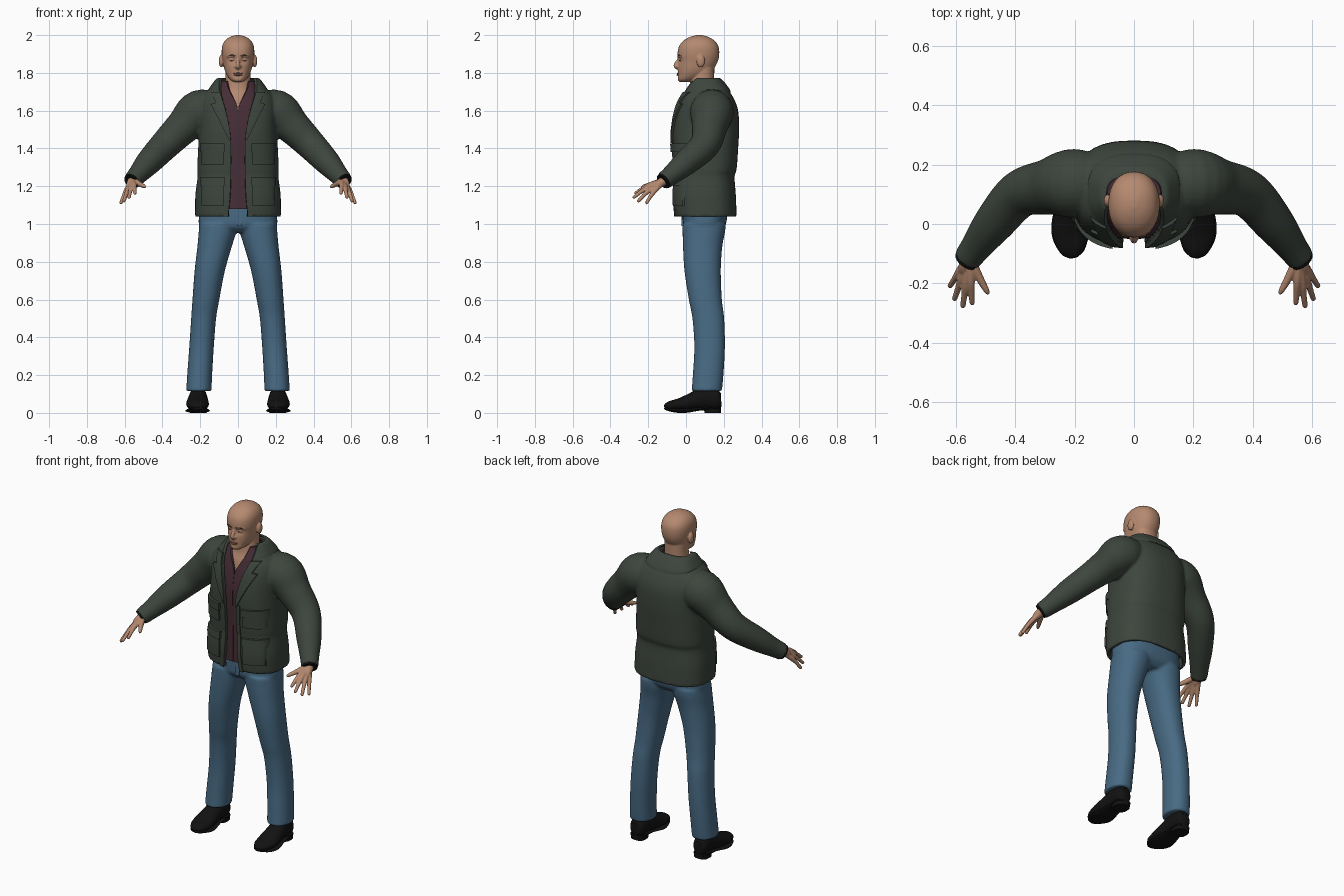
import bpy, bmesh, math
from mathutils import Vector

if "Cube" in bpy.data.objects:
    bpy.data.objects.remove(bpy.data.objects["Cube"])


def material(name, *rgb):
    m = bpy.data.materials.new(name)
    m.use_nodes = True
    m.diffuse_color = (*rgb, 1)
    bsdf = m.node_tree.nodes["Principled BSDF"]
    bsdf.inputs["Base Color"].default_value = (*rgb, 1)
    bsdf.inputs["Roughness"].default_value = 0.8
    return m


SKIN = material("skin", .46, .25, .16)
LIP = material("lip", .33, .14, .10)
BROW = material("brow", .16, .085, .055)
JACKET = material("jacket green", .047, .060, .047)
SHIRT = material("shirt maroon", .062, .027, .038)
DENIM = material("denim blue", .065, .145, .23)
BLACK = material("black leather", .006, .006, .006)


def part(name, mat, shells, voxel=None, smooth=3):
    """Skin each list of rings into a closed shell; optionally fuse the shells."""
    bm = bmesh.new()
    for rings in shells:
        loops = [[bm.verts.new(p) for p in ring] for ring in rings]
        n = len(loops[0])
        for a, b in zip(loops, loops[1:]):
            for i in range(n):
                j = (i + 1) % n
                bm.faces.new((a[i], a[j], b[j], b[i]))
        bm.faces.new(loops[0])
        bm.faces.new(loops[-1])
    bmesh.ops.recalc_face_normals(bm, faces=bm.faces)
    mesh = bpy.data.meshes.new(name)
    bm.to_mesh(mesh)
    bm.free()
    mesh.materials.append(mat)
    mesh.shade_smooth()
    mesh.set_sharp_from_angle(angle=math.radians(45))
    ob = bpy.data.objects.new(name, mesh)
    bpy.context.collection.objects.link(ob)
    if voxel:
        r = ob.modifiers.new("fuse", 'REMESH')
        r.mode, r.voxel_size, r.use_smooth_shade = 'VOXEL', voxel, True
        s = ob.modifiers.new("soften", 'SMOOTH')
        s.factor, s.iterations = .5, smooth
    return ob


def spline(rows, k=5):
    """Catmull-Rom through rows of any width."""
    out = []
    for i in range(len(rows) - 1):
        p0, p1 = rows[max(i - 1, 0)], rows[i]
        p2, p3 = rows[i + 1], rows[min(i + 2, len(rows) - 1)]
        for t in (j / k for j in range(k)):
            out.append([b + .5 * t * (c - a + t * (2*a - 5*b + 4*c - d + t * (3*(b - c) + d - a)))
                        for a, b, c, d in zip(p0, p1, p2, p3)])
    return out + [list(rows[-1])]


def spow(v, e):
    return math.copysign(abs(v) ** e, v)


def loft(rows, n=2.2, sides=40):
    """Upright body; rows are z, centre x, half width, front y, back y."""
    rings = []
    for z, cx, rx, yf, yb in spline(rows):
        angles = [math.tau * i / sides for i in range(sides)]
        rings.append([Vector((cx + rx * spow(math.sin(a), 2/n),
                              (yf + yb)/2 - (yb - yf)/2 * spow(math.cos(a), 2/n), z)) for a in angles])
    return rings


def open_loft(rows, thick, n=2.6, sides=48):
    """Upright garment open at the front; rows are z, half width, front y, back y, half gap."""
    rings = []
    for z, rx, yf, yb, gap in spline(rows):
        a0 = math.asin(min(1, max(gap, .0005) / rx) ** (n/2))
        angles = [a0 + (math.tau - 2*a0) * i / sides for i in range(sides + 1)]
        arc = lambda d, seq: [Vector(((rx - d) * spow(math.sin(a), 2/n),
                              (yf + yb)/2 - ((yb - yf)/2 - d) * spow(math.cos(a), 2/n), z)) for a in seq]
        rings.append(arc(0, angles) + arc(thick, angles[::-1]))
    return rings


def tube(rows, sides=20, k=5):
    """Limb along a path; rows are x, y, z, half width and optional half height."""
    pts = spline([r if len(r) == 5 else (*r, r[3]) for r in rows], k)
    rings = []
    for i, p in enumerate(pts):
        t = Vector(pts[min(i + 1, len(pts) - 1)][:3]) - Vector(pts[max(i - 1, 0)][:3])
        t.normalize()
        u = t.cross(Vector((0, 0, 1)) if abs(t.z) < .95 else Vector((0, 1, 0))).normalized()
        w = u.cross(t)
        rings.append([Vector(p[:3]) + u * p[3] * math.cos(a) + w * p[4] * math.sin(a)
                      for a in (math.tau * j / sides for j in range(sides))])
    return rings


def ball(c, r, sides=20):
    lat = [math.pi * (i / 12 - .5) for i in range(13)]
    return [[Vector((c[0] + r[0] * max(math.cos(b), .02) * math.cos(a),
                     c[1] + r[1] * max(math.cos(b), .02) * math.sin(a), c[2] + r[2] * math.sin(b)))
             for a in (math.tau * j / sides for j in range(sides))] for b in lat]


def flip(rings, s=-1):
    return [[Vector((p.x * s, p.y, p.z)) for p in ring] for ring in rings]


def both(rings):
    return [rings, flip(rings)]


SIDES = (("left", 1), ("right", -1))

# Head, neck, nose and ears
skull = loft([(1.752, 0, .022, -.034, .015), (1.765, 0, .042, -.044, .06), (1.79, 0, .060, -.043, .11),
              (1.82, 0, .072, -.043, .145), (1.86, 0, .080, -.042, .168), (1.90, 0, .086, -.045, .176),
              (1.94, 0, .084, -.037, .172), (1.97, 0, .070, -.014, .152), (1.99, 0, .044, .02, .12),
              (2.0, 0, .012, .055, .085)], sides=72)
for p in (p for ring in skull for p in ring if p.y < .03):
    # eye sockets and hollow under the lower lip
    for x, z, depth, size in ((.033, 1.869, .012, .016), (0, 1.777, .004, .01)):
        p.y += depth * math.exp(-((abs(p.x) - x) ** 2 + (p.z - z) ** 2) / size ** 2)
neck = loft([(1.58, 0, .15, -.015, .2), (1.66, 0, .11, 0, .17), (1.71, 0, .075, .018, .155),
             (1.76, 0, .066, .025, .15), (1.83, 0, .066, .04, .15)])
nose = tube([(0, -.030, 1.882, .007), (0, -.046, 1.86, .009), (0, -.054, 1.84, .012),
             (0, -.048, 1.829, .011), (0, -.038, 1.824, .006)])
part("head", SKIN, [skull, neck, nose]
     + both(ball((.011, -.043, 1.833), (.009, .011, .008)))
     + both(ball((.033, -.021, 1.869), (.014, .013, .011)))
     + both(ball((.089, .078, 1.862), (.013, .022, .033)))
     + both(tube([(.012, -.038, 1.886, .006), (.034, -.034, 1.89, .007), (.058, -.018, 1.885, .005)])), .004, 4)
part("lips", LIP, [ball((0, -.041, 1.797), (.025, .008, .004)), ball((0, -.041, 1.789), (.021, .009, .005))])
part("eyebrows", BROW, both(tube([(.014, -.0425, 1.888, .003), (.034, -.039, 1.893, .004), (.055, -.024, 1.889, .002)])))
part("eye_slits", BROW, both(tube([(.021, -.033, 1.867, .001), (.033, -.034, 1.866, .002), (.045, -.028, 1.867, .001)])))

# Hands: each finger runs from the wrist and is fused into the palm
wrist = Vector((.555, -.11, 1.235))
fingers = [tube([(.54, -.06, 1.265, .026), (.553, -.1, 1.24, .026), (.57, -.145, 1.21, .022), (.58, -.165, 1.195, .012)])]
for tip in ((.622, -.212, 1.108), (.606, -.257, 1.118), (.577, -.282, 1.138), (.545, -.272, 1.16)):
    tip = Vector(tip)
    path = [wrist.lerp(tip, f) + Vector((0, 0, lift)) for f, lift in
            ((.1, 0), (.5, .010), (.75, .008), (.96, 0), (1, -.001))]
    fingers.append(tube([(*p, r) for p, r in zip(path, (.015, .014, .0105, .009, .004))], 14))
fingers.append(tube([(.55, -.12, 1.232, .016), (.522, -.178, 1.212, .014),
                     (.498, -.222, 1.2, .010), (.489, -.237, 1.195, .004)], 14))
for side, s in SIDES:
    part(side + "_hand", SKIN, [flip(f, s) for f in fingers], .004, 2)

# Shirt, open in a narrow V at the neck
part("shirt", SHIRT, [open_loft([(1.08, .2, -.045, .235, 0), (1.3, .19, -.046, .24, 0), (1.5, .18, -.05, .25, 0),
     (1.61, .17, -.036, .24, .002), (1.66, .14, -.022, .215, .022), (1.71, .112, -.006, .19, .048),
     (1.757, .09, .02, .165, .062)], .012)])

# Jacket body and sleeves fused together
BODY = [(1.04, .228, -.06, .268, .052), (1.15, .226, -.066, .264, .042), (1.25, .214, -.06, .257, .038),
        (1.29, .216, -.063, .268, .037), (1.4, .211, -.07, .276, .037), (1.5, .206, -.071, .281, .045),
        (1.6, .206, -.056, .276, .068), (1.67, .192, -.032, .25, .088), (1.72, .148, -.004, .215, .1),
        (1.755, .112, .03, .185, .1)]
sleeve = tube([(.08, .13, 1.60, .085), (.2, .137, 1.595, .116), (.29, .125, 1.515, .094), (.385, .10, 1.42, .080),
               (.47, .005, 1.33, .069), (.53, -.075, 1.262, .053), (.562, -.118, 1.228, .047)], 28)
part("jacket", JACKET, [open_loft(BODY, .02)] + both(sleeve), .008)
part("cuff_linings", BLACK, both(tube([(.553, -.106, 1.238, .042), (.566, -.123, 1.224, .042)])))

# Turned-down collar
part("jacket_collar", JACKET, [open_loft([(1.695, .158, -.026, .238, .098), (1.715, .155, -.012, .23, .1),
     (1.745, .134, .005, .208, .1), (1.765, .118, .02, .19, .098), (1.772, .108, .03, .178, .094)], .016)])

DENSE = spline(BODY, 12)


def front(x, z):
    """Front surface of the jacket."""
    z = min(max(z, DENSE[0][0]), DENSE[-1][0])
    a, b = next((a, b) for a, b in zip(DENSE, DENSE[1:]) if z <= b[0])
    f = (z - a[0]) / (b[0] - a[0])
    _, rx, yf, yb, _ = [p + f * (q - p) for p, q in zip(a, b)]
    u = min(abs(x) / rx, .995)
    return (yf + yb)/2 - (yb - yf)/2 * (1 - u ** 2.6) ** (1/2.6)


def panel(outline, thick, cols=10):
    """Raised cloth lying on the jacket front; outline rows are z, inner x, outer x."""
    rings = []
    for z, xa, xb in outline:
        xs = [xa + (xb - xa) * i / cols for i in range(cols + 1)]
        rings.append([Vector((x, front(x, z) - thick, z)) for x in xs]
                     + [Vector((x, front(x, z) + .006, z)) for x in xs[::-1]])
    return rings


def block(z0, z1, x0, x1, thick):
    return panel([(z0 + (z1 - z0) * i / 6, x0, x1) for i in range(7)], thick)


# Pockets with flaps, lapels and front bands
for side, s in SIDES:
    for level, z0, z1 in (("chest", 1.315, 1.425), ("hip", 1.095, 1.25)):
        part(f"{side}_{level}_pocket", JACKET, [flip(block(z0, z1 - .01, .078, .194, .010), s)])
        part(f"{side}_{level}_flap", JACKET, [flip(block(z1 - .045, z1, .072, .2, .017), s)])
    lapel = panel([(1.43, .037, .041), (1.5, .043, .075), (1.56, .055, .105), (1.61, .068, .132),
                   (1.635, .075, .145), (1.642, .078, .118), (1.665, .085, .128), (1.70, .095, .145)], .011)
    part(side + "_lapel", JACKET, [flip(lapel, s)])
    band = panel([(r[0], r[4], r[4] + .022) for r in DENSE if r[0] < 1.45], .004, 4)
    part(side + "_front_band", JACKET, [flip(band, s)])

# Jeans
leg = loft([(.115, .207, .067, .03, .19), (.2, .203, .066, .036, .198), (.35, .193, .065, .044, .206),
            (.5, .182, .066, .034, .202), (.6, .170, .071, .015, .19), (.75, .150, .080, -.008, .184),
            (.88, .124, .091, -.016, .192), (.96, .108, .100, -.018, .207), (1.0, .104, .1, -.018, .21)])
hips = loft([(.955, 0, .19, .02, .175), (.985, 0, .205, -.012, .205), (1.03, 0, .208, -.018, .217),
             (1.12, 0, .198, -.018, .22)], 2.5)
part("jeans", DENIM, both(leg) + [hips], .008, 4)
part("jeans_fly", DENIM, [[[Vector((x, y, z)) for x, y in ((-.003, -.024), (.022, -.024), (.022, -.01), (-.003, -.01))]
                           for z in (.99, 1.1)]])

# Shoes: upper, sole and heel
upper = tube([(.211, .186, .07, .026, .035), (.211, .165, .07, .043, .055), (.211, .1, .078, .048, .06),
              (.213, .035, .06, .056, .048), (.214, -.03, .045, .060, .034), (.208, -.08, .038, .048, .026),
              (.202, -.105, .034, .027, .016), (.2, -.112, .032, .01, .006)], 24)
sole = tube([(.211, .184, .025, .03, .008), (.211, .16, .025, .045, .01), (.212, .08, .022, .05, .009),
             (.214, 0, .012, .064, .012), (.212, -.05, .013, .060, .012), (.204, -.095, .021, .038, .01),
             (.2, -.113, .025, .012, .006)], 24)
heel = loft([(0, .211, .043, .098, .184), (.015, .211, .044, .096, .185), (.032, .211, .044, .095, .186)], 2.8)
for side, s in SIDES:
    for piece, rings in (("upper", upper), ("sole", sole), ("heel", heel)):
        part(f"{side}_shoe_{piece}", BLACK, [flip(rings, s)])
